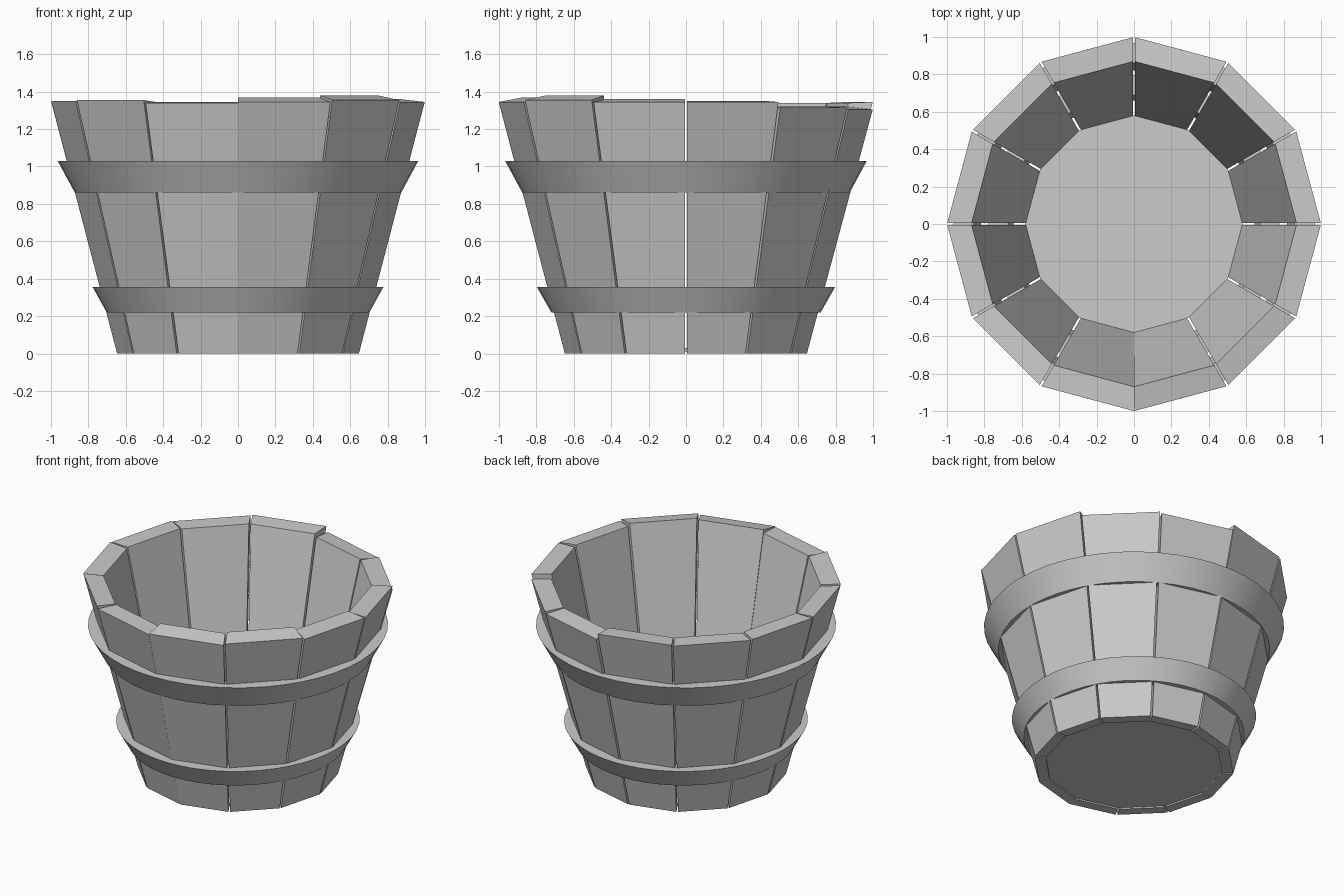
import bpy
import bmesh
from math import sin, cos, radians, pi
from mathutils import Vector

if "Cube" in bpy.data.objects:
    bpy.data.objects.remove(bpy.data.objects["Cube"])

N = 12
STEP = 360 / N


def finish(name, bm):
    bmesh.ops.recalc_face_normals(bm, faces=bm.faces)
    mesh = bpy.data.meshes.new(name)
    bm.to_mesh(mesh)
    bm.free()
    obj = bpy.data.objects.new(name, mesh)
    bpy.context.collection.objects.link(obj)
    return obj


def polar(r, deg, z):
    return Vector((r * cos(radians(deg)), r * sin(radians(deg)), z))


def stave(name, index, z_out, z_in, gap0, gap1):
    """Tapered plank between two neighbouring corners of the 12-gon."""
    a0, a1 = index * STEP, (index + 1) * STEP
    bm = bmesh.new()
    rings = []
    for r, zo in ((0.648, 0), (1.0, z_out), (0.87, z_in), (0.575, 0)):
        p, q = polar(r, a0, zo), polar(r, a1, zo)
        d = (q - p).normalized()
        rings.append((bm.verts.new(p + d * gap0), bm.verts.new(q - d * gap1)))
    for i in range(4):
        a, b = rings[i], rings[(i + 1) % 4]
        bm.faces.new((a[0], a[1], b[1], b[0]))
    bm.faces.new([r[0] for r in rings])
    bm.faces.new([r[1] for r in rings])
    return finish(name, bm)


def hoop(name, profile, sx, sy, seg=48):
    """Closed wedge-shaped ring lathed around z from (r, z) points."""
    bm = bmesh.new()
    rings = [[bm.verts.new((r * cos(2 * pi * i / seg) * sx,
                            r * sin(2 * pi * i / seg) * sy, z))
              for i in range(seg)] for r, z in profile]
    for k in range(len(rings)):
        a, b = rings[k], rings[(k + 1) % len(rings)]
        for i in range(seg):
            j = (i + 1) % seg
            bm.faces.new((a[i], a[j], b[j], b[i]))
    obj = finish(name, bm)
    bpy.ops.object.select_all(action='DESELECT')
    obj.select_set(True)
    bpy.context.view_layer.objects.active = obj
    bpy.ops.object.shade_smooth_by_angle(angle=radians(30))


# Staves with uneven (outer, inner) rim heights
rims = [(1.345, 1.35), (1.315, 1.32), (1.305, 1.32), (1.345, 1.34),
        (1.34, 1.34), (1.345, 1.345), (1.35, 1.34), (1.355, 1.345),
        (1.34, 1.345), (1.345, 1.37), (1.355, 1.38), (1.345, 1.36)]
for i, (zo, zi) in enumerate(rims):
    # the two front staves (8 and 9) meet without a gap
    stave(f"stave_{i + 1:02d}", i, zo, zi,
          0 if i == 9 else 0.006, 0 if i == 8 else 0.006)

# Bottom board
bm = bmesh.new()
low = [bm.verts.new(polar(0.575, i * STEP, 0.01)) for i in range(N)]
top = [bm.verts.new(polar(0.58, i * STEP, 0.03)) for i in range(N)]
bm.faces.new(low)
bm.faces.new(top)
for i in range(N):
    j = (i + 1) % N
    bm.faces.new((low[i], low[j], top[j], top[i]))
finish("bottom_board", bm)

# Flared hoops
hoop("upper_hoop", [(0.875, 0.86), (0.967, 1.03), (0.86, 1.03), (0.82, 0.86)], 0.997, 1.0)
hoop("lower_hoop", [(0.72, 0.22), (0.797, 0.355), (0.69, 0.355), (0.66, 0.22)], 0.975, 1.0)
